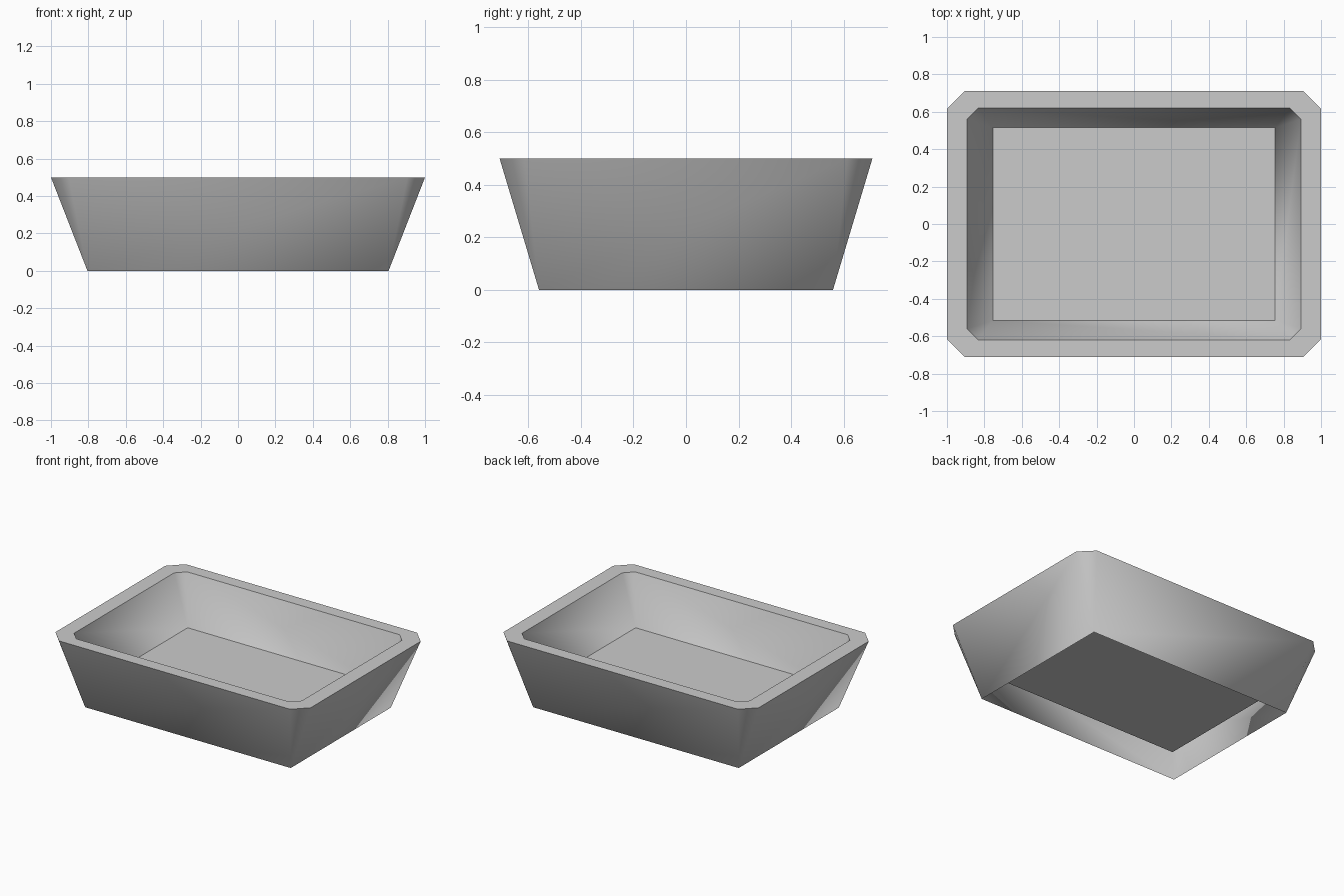
import bpy
import bmesh

cube = bpy.data.objects.get("Cube")
if cube:
    bpy.data.objects.remove(cube, do_unlink=True)

# Plain grey material
grey = bpy.data.materials.new("light_grey")
grey.use_nodes = True
colour = (0.6, 0.6, 0.6, 1)
grey.diffuse_color = colour
grey.node_tree.nodes["Principled BSDF"].inputs["Base Color"].default_value = colour

bm = bmesh.new()
QUADRANTS = ((1, 1), (-1, 1), (-1, -1), (1, -1))


def rectangle(x, y, z):
    """Four corners, counter-clockwise from above."""
    return [bm.verts.new((sx * x, sy * y, z)) for sx, sy in QUADRANTS]


def cut_rectangle(x, y, z, cut_x, cut_y):
    """Rectangle with cut corners, two points per corner."""
    ring = []
    for sx, sy in QUADRANTS:
        pair = [(sx * x, sy * (y - cut_y), z), (sx * (x - cut_x), sy * y, z)]
        ring += [bm.verts.new(p) for p in (pair if sx * sy > 0 else pair[::-1])]
    return ring


def wall(low, high):
    """Join four corners to a cut-corner ring: a triangle and a panel per corner."""
    for i in range(4):
        a, b, c = high[2 * i], high[2 * i + 1], high[(2 * i + 2) % 8]
        bm.faces.new((low[i], a, b))
        bm.faces.new((low[i], b, c, low[(i + 1) % 4]))


def sharpen(ring):
    for i, v in enumerate(ring):
        bm.edges.get((v, ring[(i + 1) % len(ring)])).smooth = False


# Cross-sections of the hollow tray, open underneath
base = rectangle(0.805, 0.56, 0)
rim_outer = cut_rectangle(1, 0.71, 0.5, 0.095, 0.095)
rim_inner = cut_rectangle(0.892, 0.62, 0.5, 0.06, 0.06)
floor = rectangle(0.755, 0.515, 0.165)

# Outer walls, flat rim, inner walls and raised floor
wall(base, rim_outer)
for i in range(8):
    j = (i + 1) % 8
    bm.faces.new((rim_outer[i], rim_outer[j], rim_inner[j], rim_inner[i]))
wall(floor, rim_inner)
bm.faces.new(floor)
bmesh.ops.recalc_face_normals(bm, faces=bm.faces[:])
floor_face = next(f for f in bm.faces if set(f.verts) == set(floor))
if floor_face.normal.z < 0:
    bmesh.ops.reverse_faces(bm, faces=bm.faces[:])

# Walls blend round the corners; rim and floor edges stay crisp
for face in bm.faces:
    face.smooth = True
for ring in (rim_outer, rim_inner, floor):
    sharpen(ring)

mesh = bpy.data.meshes.new("tray")
bm.to_mesh(mesh)
bm.free()
mesh.materials.append(grey)
tray = bpy.data.objects.new("tray", mesh)
bpy.context.collection.objects.link(tray)
